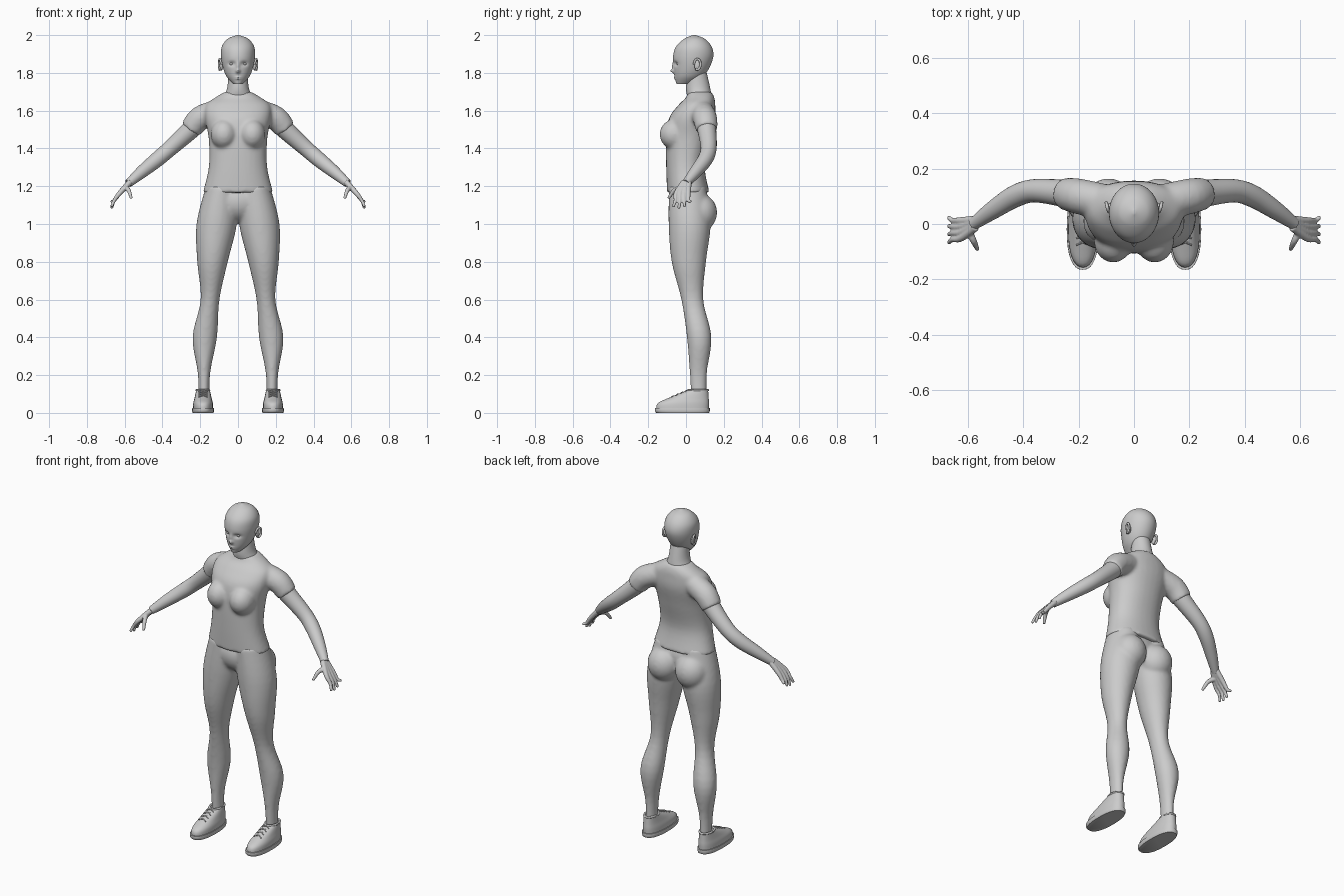
import bpy, bmesh, math
from mathutils import Vector, Matrix

if "Cube" in bpy.data.objects:
    bpy.data.objects.remove(bpy.data.objects["Cube"])

shade = (0.6, 0.6, 0.6, 1)
grey = bpy.data.materials.new("plain_grey")
grey.use_nodes = True
grey.diffuse_color = shade
grey.node_tree.nodes["Principled BSDF"].inputs["Base Color"].default_value = shade


def spline(rows, steps):
    """Catmull-Rom interpolation of every value in the rows."""
    out = []
    last = len(rows) - 1
    for i in range(last):
        columns = list(zip(rows[max(i - 1, 0)], rows[i], rows[i + 1], rows[min(i + 2, last)]))
        for k in range(steps):
            t = k / steps
            out.append([b + t * (c - a) / 2 + t * t * (a - 2.5 * b + 2 * c - d / 2)
                        + t ** 3 * (1.5 * (b - c) + (d - a) / 2) for a, b, c, d in columns])
    return out + [list(rows[-1])]


def skin(bm, rings):
    """Bridge a list of point rings and cap both ends."""
    loops = [[bm.verts.new(point) for point in ring] for ring in rings]
    for low, high in zip(loops, loops[1:]):
        for i in range(len(low)):
            bm.faces.new((low[i - 1], low[i], high[i], high[i - 1]))
    bm.faces.new(loops[0])
    bm.faces.new(loops[-1])


def circle(sides):
    return [2 * math.pi * i / sides for i in range(sides)]


def stack(bm, rows, sides=32, steps=5, power=2):
    """Level rings from rows of (height, x centre, half width, y front, y back)."""
    def bend(value):
        return math.copysign(abs(value) ** (2 / power), value)
    rings = []
    for z, x, width, front, back in spline(rows, steps):
        middle, depth = (front + back) / 2, (back - front) / 2
        rings.append([(x + width * bend(math.cos(a)), middle + depth * bend(math.sin(a)), z)
                      for a in circle(sides)])
    skin(bm, rings)


def upright(x, rows):
    """Give every row of a straight stack the same x centre."""
    return [(z, x, width, front, back) for z, width, front, back in rows]


def tube(bm, rows, sides=16, steps=5):
    """Round rings across a path from rows of (x, y, z, radius)."""
    path = spline(rows, steps)
    rings = []
    for i, (x, y, z, radius) in enumerate(path):
        ahead, behind = path[min(i + 1, len(path) - 1)], path[max(i - 1, 0)]
        along = (Vector(ahead[:3]) - Vector(behind[:3])).normalized()
        across = Vector((0, 1, 0))
        across = (across - along * across.dot(along)).normalized()
        normal = along.cross(across)
        rings.append([Vector((x, y, z)) + radius * (across * math.cos(a) + normal * math.sin(a))
                      for a in circle(sides)])
    skin(bm, rings)


def ball(bm, centre, radii):
    place = Matrix.Translation(centre) @ Matrix.Diagonal((*radii, 1))
    bmesh.ops.create_uvsphere(bm, u_segments=24, v_segments=16, radius=1, matrix=place)


def mirror(bm):
    copy = bmesh.ops.duplicate(bm, geom=bm.verts[:] + bm.edges[:] + bm.faces[:])
    for item in copy["geom"]:
        if isinstance(item, bmesh.types.BMVert):
            item.co.x *= -1


def finish(name, bm, side=1, voxel=0, smooth=0):
    """Turn the mesh into a smooth object, blending its pieces when a voxel size is given."""
    for vert in bm.verts:
        vert.co.x *= side
    bmesh.ops.recalc_face_normals(bm, faces=bm.faces)
    mesh = bpy.data.meshes.new(name)
    bm.to_mesh(mesh)
    bm.free()
    mesh.materials.append(grey)
    part = bpy.data.objects.new(name, mesh)
    bpy.context.collection.objects.link(part)
    bpy.ops.object.select_all(action='DESELECT')
    bpy.context.view_layer.objects.active = part
    part.select_set(True)
    bpy.ops.object.shade_smooth_by_angle(angle=math.radians(50))
    if voxel:
        blend = part.modifiers.new("Blend", 'REMESH')
        blend.mode = 'VOXEL'
        blend.voxel_size = voxel
        blend.use_smooth_shade = True
        soften = part.modifiers.new("Soften", 'SMOOTH')
        soften.factor = 0.5
        soften.iterations = smooth


# Arm path from shoulder to wrist, shared by sleeve and arm
arm_path = [(.1, .08, 1.6, .055), (.2, .1, 1.56, .057), (.25, .11, 1.5, .05), (.36, .12, 1.4, .042),
            (.43, .1, 1.34, .04), (.51, .05, 1.275, .033), (.58, 0, 1.215, .022)]

# Shirt: short sleeves, chest and torso blended together
bm = bmesh.new()
tube(bm, [(x, y, z, radius + .008) for x, y, z, radius in arm_path[:3]])
ball(bm, (.075, -.06, 1.475), (.07, .08, .08))
mirror(bm)
stack(bm, upright(0, [(1.165, .187, -.1, .125), (1.3, .155, -.105, .1), (1.45, .155, -.105, .13),
                      (1.56, .175, -.09, .155), (1.63, .17, -.04, .155), (1.67, .12, 0, .15),
                      (1.7, .07, .01, .135)]), power=2.2)
finish("shirt", bm, voxel=.009, smooth=9)

# Trousers: legs with a ring at every fifth of a unit, seat and belly
bm = bmesh.new()
leg = [(.18, .03, .03, .11), (.18, .032, .02, .11), (.176, .065, .005, .135), (.148, .05, -.025, .092),
       (.135, .081, -.076, .106), (.113, .107, -.092, .13), (.085, .085, -.09, .105)]
stack(bm, [(i / 5, *row) for i, row in enumerate(leg)])
ball(bm, (.092, .075, 1.06), (.093, .09, .1))
mirror(bm)
ball(bm, (0, .01, 1.12), (.15, .1, .11))
finish("trousers", bm, voxel=.009, smooth=9)

# Neck
bm = bmesh.new()
stack(bm, upright(0, [(1.64, .1, .02, .14), (1.71, .06, 0, .13), (1.8, .05, .01, .11)]))
finish("neck", bm)

# Head, with the face shaped by soft bumps and dents
bm = bmesh.new()
stack(bm, upright(0, [(1.74, .025, -.05, .03), (1.78, .06, -.06, .09), (1.83, .08, -.065, .125),
                      (1.89, .09, -.068, .145), (1.94, .085, -.052, .135), (1.98, .055, -.01, .1),
                      (2, .005, .035, .05)]), sides=128, steps=12)


def mould(x, z, wide, tall, push):
    for vert in bm.verts:
        if vert.co.y < 0:
            reach = ((abs(vert.co.x) - x) / wide) ** 2 + ((vert.co.z - z) / tall) ** 2
            vert.co.y += push * math.exp(-reach)


mould(x=0, z=1.81, wide=.011, tall=.011, push=-.017)       # nose tip
mould(x=0, z=1.835, wide=.009, tall=.02, push=-.008)       # nose bridge
mould(x=.033, z=1.848, wide=.018, tall=.012, push=.012)    # eye socket
for lip in (1.768, 1.777):
    mould(x=0, z=lip, wide=.016, tall=.004, push=-.005)
finish("head", bm)

for side, label in ((1, "left_"), (-1, "right_")):
    # Eye
    bm = bmesh.new()
    ball(bm, (.033, -.037, 1.848), (.014, .014, .009))
    finish(label + "eye", bm, side)

    # Ear: a curled rim around a flat inner ball
    bm = bmesh.new()
    turns = [math.radians(degrees) for degrees in range(0, 301, 30)]
    tube(bm, [(.088 + .012 * math.sin(a / 2), .06 - .017 * math.cos(a), 1.845 + .028 * math.sin(a), .006)
              for a in turns], sides=10)
    ball(bm, (.088, .06, 1.84), (.009, .016, .028))
    finish(label + "ear", bm, side)

    # Bare arm from inside the sleeve to the wrist
    bm = bmesh.new()
    tube(bm, arm_path[1:], sides=24)
    finish(label + "arm", bm, side)

    # Hand: four fingers that merge into the palm, and a thumb
    bm = bmesh.new()
    for k in range(4):
        knuckle = .012 - .021 * k
        tip = (.668, 1.4 * knuckle + .005, 1.088 + .008 * (k - 2) ** 2)
        tube(bm, [(.572, .4 * knuckle + .01, 1.222, .016), (.625, knuckle, 1.165, .013),
                  (.655, 1.1 * knuckle, 1.125, .0095), (*tip, .008)])
        ball(bm, tip, [.008] * 3)
    thumb_tip = (.566, -.09, 1.14)
    tube(bm, [(.6, -.02, 1.19, .015), (.58, -.06, 1.18, .012), (*thumb_tip, .008)])
    ball(bm, thumb_tip, [.008] * 3)
    finish(label + "hand", bm, side, voxel=.004, smooth=3)

    # Shoe upper
    foot = .185
    bm = bmesh.new()
    stack(bm, upright(foot, [(.01, .053, -.157, .12), (.05, .052, -.15, .122), (.08, .045, -.09, .12),
                             (.12, .036, .01, .117)]), power=2.3)
    finish(label + "shoe", bm, side)

    # Sole
    bm = bmesh.new()
    stack(bm, upright(foot, [(0, .055, -.157, .122), (.01, .058, -.165, .126), (.025, .057, -.165, .126)]),
          steps=2, power=2.4)
    finish(label + "sole", bm, side)

    # Padded collar around the ankle
    bm = bmesh.new()
    ring = [(foot + .034 * math.cos(a), .064 + .052 * math.sin(a), .12, .006) for a in circle(24)]
    tube(bm, ring + ring[:1], sides=8, steps=1)
    finish(label + "shoe_collar", bm, side)

    # Crossed laces climbing the instep
    bm = bmesh.new()
    for k in range(4):
        y, z = -.066 + .024 * k, .09 + .01 * k
        for lean in (.01, -.01):
            tube(bm, [(foot + .023 * end, y + lean * end, z - .006 * abs(end), .003) for end in (-1, 0, 1)],
                 sides=6)
    finish(label + "laces", bm, side)
